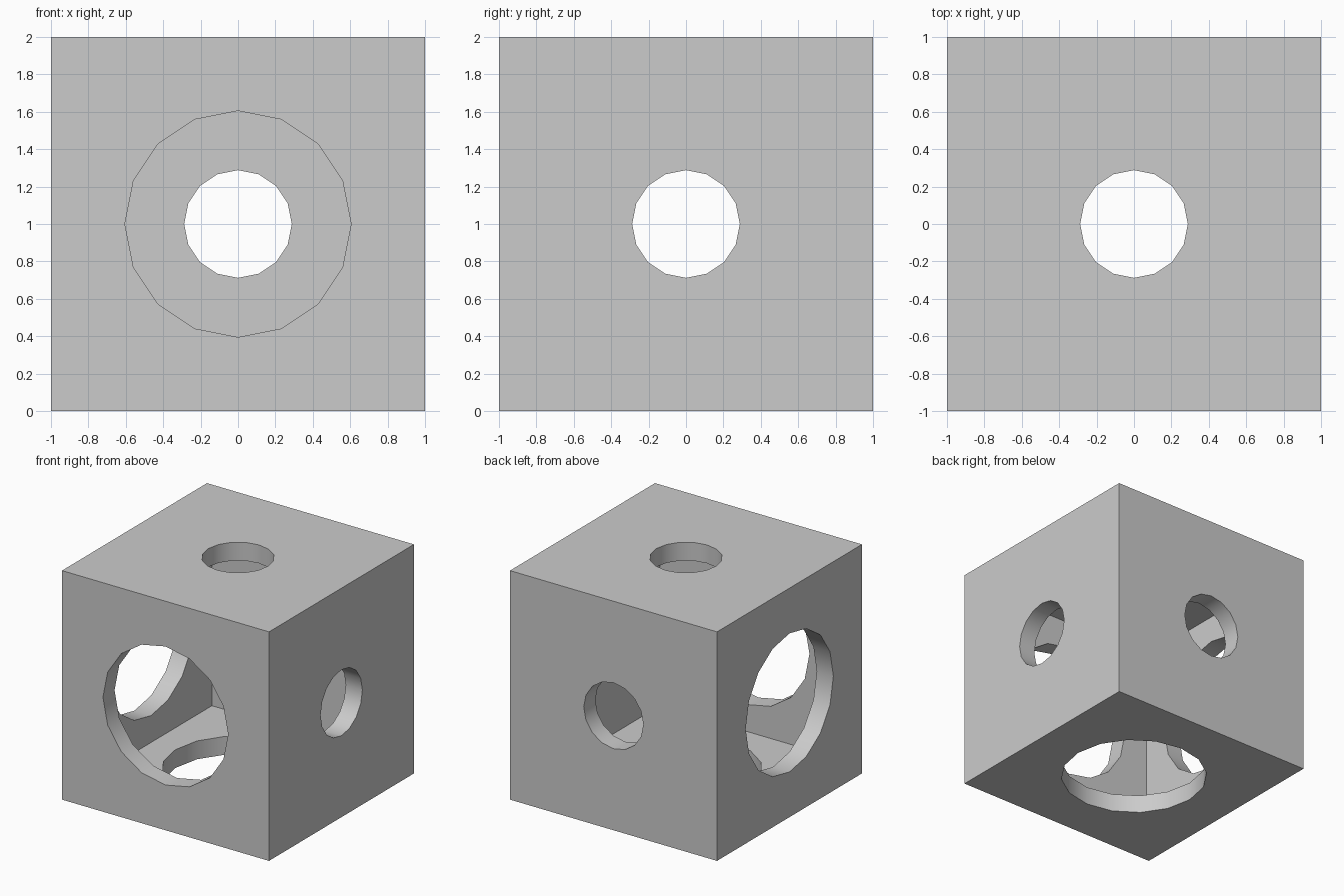
import bpy
from math import pi, radians
from mathutils import Vector

if "Cube" in bpy.data.objects:
    bpy.data.objects.remove(bpy.data.objects["Cube"], do_unlink=True)

WALL = 0.16
BIG, SMALL = 0.605, 0.288
CENTRE = Vector((0, 0, 1))

grey = bpy.data.materials.new("plain grey")
grey.use_nodes = True
grey.diffuse_color = (0.6, 0.6, 0.6, 1)
grey.node_tree.nodes["Principled BSDF"].inputs["Base Color"].default_value = (0.6, 0.6, 0.6, 1)


def cube(name, size):
    bpy.ops.mesh.primitive_cube_add(size=size, location=CENTRE)
    obj = bpy.context.object
    obj.name = name
    obj.data.materials.append(grey)
    return obj


def hole_cutter(name, direction, radius):
    """Sixteen-sided cylinder passing through one wall only."""
    rotation = (pi / 2, 0, 0) if direction[1] else (0, pi / 2, 0) if direction[0] else (0, 0, 0)
    bpy.ops.mesh.primitive_cylinder_add(vertices=16, radius=radius, depth=0.6,
                                        location=CENTRE + Vector(direction),
                                        rotation=rotation)
    obj = bpy.context.object
    obj.name = name
    obj.data.materials.append(grey)
    return obj


# Hollow box with a cubic cavity and one hole per wall
box = cube("hollow_box", 2)
cutters = [
    cube("cavity_cutter", 2 - 2 * WALL),
    hole_cutter("front_hole_cutter", (0, -1, 0), BIG),
    hole_cutter("side_large_hole_cutter", (-1, 0, 0), BIG),
    hole_cutter("bottom_hole_cutter", (0, 0, -1), BIG),
    hole_cutter("back_hole_cutter", (0, 1, 0), SMALL),
    hole_cutter("side_small_hole_cutter", (1, 0, 0), SMALL),
    hole_cutter("top_hole_cutter", (0, 0, 1), SMALL),
]

# Apply the cuts, then discard the cutters
bpy.ops.object.select_all(action="DESELECT")
box.select_set(True)
bpy.context.view_layer.objects.active = box
for cutter in cutters:
    cutter.hide_render = True
    cut = box.modifiers.new(cutter.name, "BOOLEAN")
    cut.operation = "DIFFERENCE"
    cut.solver = "EXACT"
    cut.object = cutter
    bpy.ops.object.modifier_apply(modifier=cut.name)
    bpy.data.objects.remove(cutter, do_unlink=True)

# Smooth hole walls, sharp box edges
bpy.ops.object.shade_smooth_by_angle(angle=radians(30))
